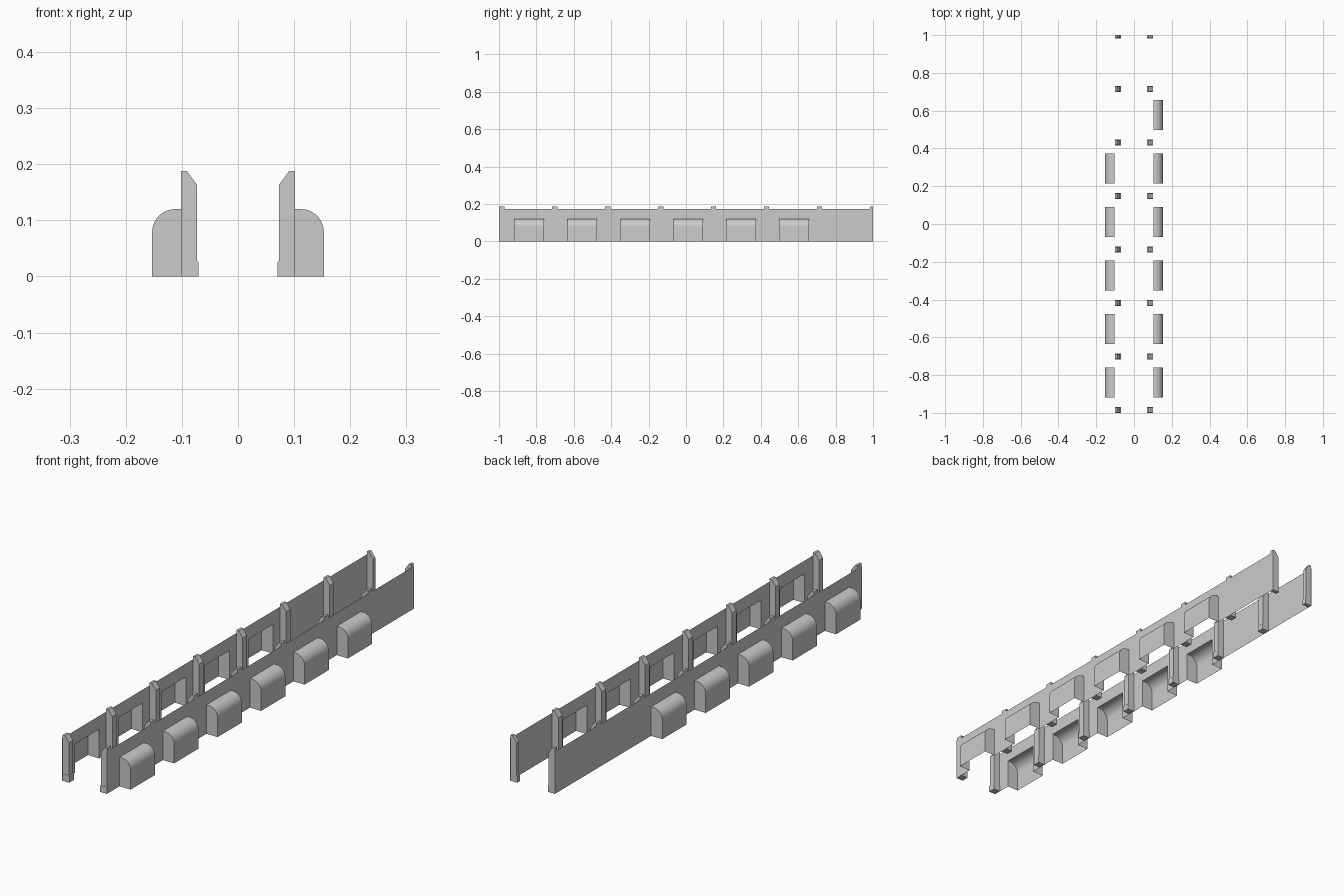
import bpy, bmesh
from math import sin, cos, pi, radians

cube = bpy.data.objects.get("Cube")
if cube:
    bpy.data.objects.remove(cube, do_unlink=True)

GREY = (0.6, 0.6, 0.6, 1)
mat = bpy.data.materials.new("stone grey")
mat.use_nodes = True
mat.diffuse_color = GREY
mat.node_tree.nodes["Principled BSDF"].inputs["Base Color"].default_value = GREY

WALL_X, WALL_H = 0.102, 0.175
NICHE_X, NICHE_H, RADIUS = 0.153, 0.12, 0.041
PITCH, FIRST_POST, FIRST_NICHE = 0.2833, -0.985, -0.839
HALF_NICHE, HALF_POST = 0.079, 0.0145


def finish(name, bm, side, smooth=False):
    """Turn a bmesh drawn on the +x side into an object on either side."""
    if side < 0:
        for v in bm.verts:
            v.co.x *= -1
        bmesh.ops.reverse_faces(bm, faces=bm.faces[:])
    mesh = bpy.data.meshes.new(name)
    bm.to_mesh(mesh)
    bm.free()
    mesh.materials.append(mat)
    obj = bpy.data.objects.new(name, mesh)
    bpy.context.collection.objects.link(obj)
    if smooth:
        bpy.ops.object.select_all(action="DESELECT")
        obj.select_set(True)
        bpy.context.view_layer.objects.active = obj
        bpy.ops.object.shade_smooth_by_angle(angle=radians(40))


def sweep(bm, profile, y0, y1, closed):
    """Extrude an (x, z) profile along y, with end caps."""
    a = [bm.verts.new((x, y0, z)) for x, z in profile]
    b = [bm.verts.new((x, y1, z)) for x, z in profile]
    n = len(profile)
    for i in range(n if closed else n - 1):
        j = (i + 1) % n
        bm.faces.new((a[i], b[i], b[j], a[j]))
    bm.faces.new(a)
    bm.faces.new(b[::-1])
    return a + b


def wall(side, count):
    """Thin sheet with a doorway behind every niche."""
    bm = bmesh.new()
    panels, y = [], -1.0
    for i in range(count):
        c = FIRST_NICHE + i * PITCH
        panels += [(y, c - HALF_NICHE, 0), (c - HALF_NICHE, c + HALF_NICHE, NICHE_H)]
        y = c + HALF_NICHE
    panels.append((y, 1.0, 0))
    for y0, y1, low in panels:
        heights = [low, WALL_H] if low else [0, NICHE_H, WALL_H]
        for z0, z1 in zip(heights, heights[1:]):
            corners = ((y0, z0), (y1, z0), (y1, z1), (y0, z1))
            bm.faces.new([bm.verts.new((WALL_X, yy, zz)) for yy, zz in corners])
    bmesh.ops.remove_doubles(bm, verts=bm.verts[:], dist=0.0001)
    finish("wall", bm, side)


def niche(side, c):
    """Hollow rounded alcove, open to the inside and underneath."""
    bm = bmesh.new()
    cx, cz = NICHE_X - RADIUS, NICHE_H - RADIUS
    arc = [(cx + RADIUS * sin(t * pi / 24), cz + RADIUS * cos(t * pi / 24)) for t in range(13)]
    profile = [(WALL_X, 0), (WALL_X, NICHE_H)] + arc + [(NICHE_X, 0)]
    verts = sweep(bm, profile, c - HALF_NICHE, c + HALF_NICHE, False)
    # remove the strip on the wall plane, leaving the mouth open
    mouth = [f for f in bm.faces if all(abs(v.co.x - WALL_X) < 1e-5 for v in f.verts)]
    bmesh.ops.delete(bm, geom=mouth, context="FACES_ONLY")
    finish("niche", bm, side, True)


def post(side, c):
    """Pillar with a sloped head and a slightly wider foot."""
    bm = bmesh.new()
    back = WALL_X - 0.0005
    shaft = [(back, 0), (0.073, 0), (0.073, 0.163), (0.091, 0.188), (back, 0.188)]
    foot = [(back, 0), (0.07, 0), (0.07, 0.025), (0.073, 0.028), (back, 0.028)]
    for profile, half in ((shaft, HALF_POST - 0.001), (foot, HALF_POST + 0.0005)):
        sweep(bm, profile, max(c - half, -1), min(c + half, 1), True)
    bmesh.ops.recalc_face_normals(bm, faces=bm.faces[:])
    finish("post", bm, side)


for side, niches in ((1, 6), (-1, 5)):
    wall(side, niches)
    for i in range(niches):
        niche(side, FIRST_NICHE + i * PITCH)
    for i in range(8):
        post(side, FIRST_POST + i * PITCH)
